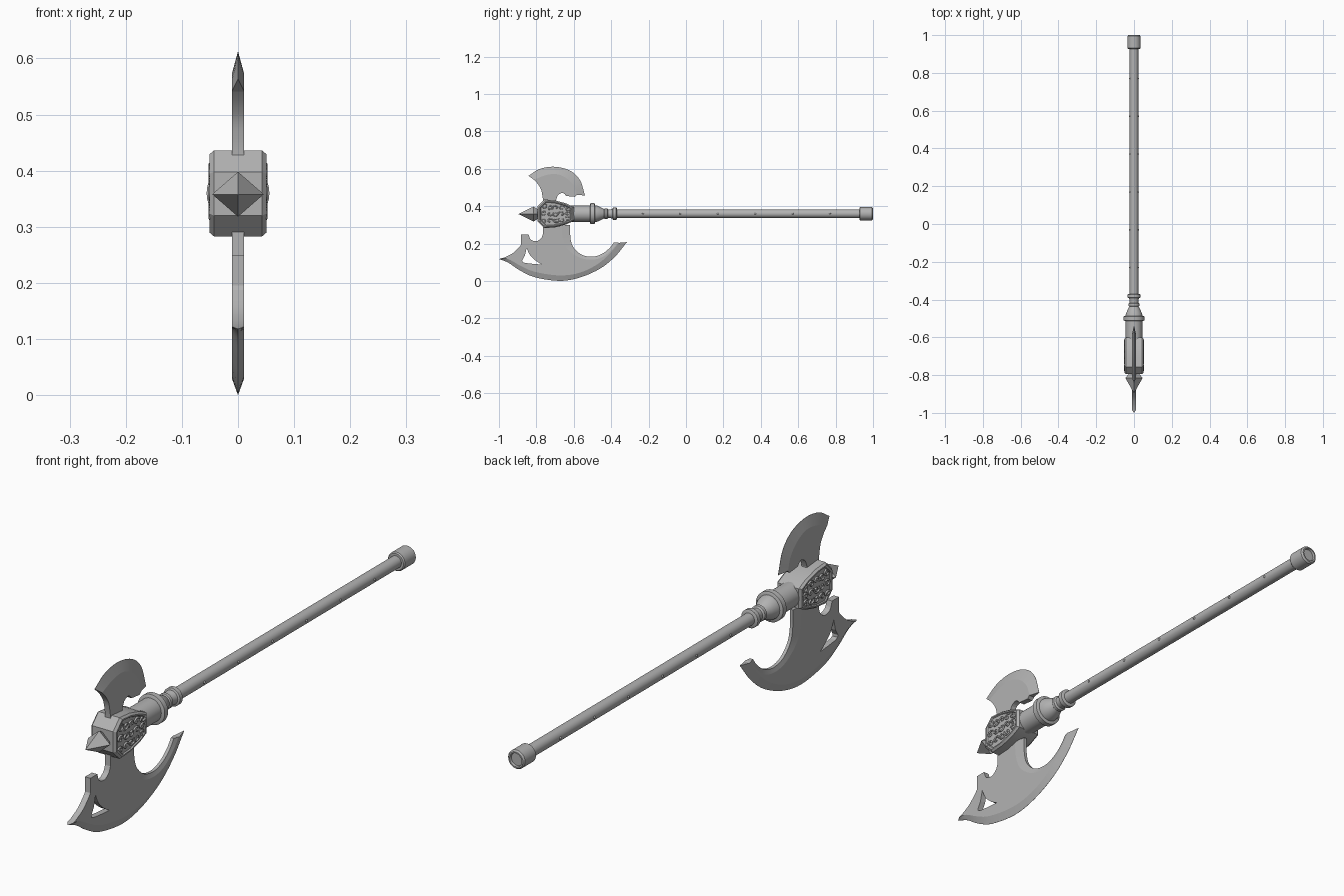
import bpy, bmesh, math
from mathutils import Vector

if "Cube" in bpy.data.objects:
    bpy.data.objects.remove(bpy.data.objects["Cube"])

AXIS_Z = 0.36
steel = bpy.data.materials.new("grey_steel")
steel.diffuse_color = (0.45, 0.45, 0.45, 1)
steel.use_nodes = True
steel.node_tree.nodes["Principled BSDF"].inputs["Base Color"].default_value = steel.diffuse_color


def finish(bm, name, angle=32):
    bmesh.ops.recalc_face_normals(bm, faces=bm.faces)
    me = bpy.data.meshes.new(name)
    bm.to_mesh(me)
    bm.free()
    me.materials.append(steel)
    for p in me.polygons:
        p.use_smooth = True
    me.set_sharp_from_angle(angle=math.radians(angle))
    ob = bpy.data.objects.new(name, me)
    bpy.context.collection.objects.link(ob)
    return ob


def loft(bm, rings):
    """Bridge equal-length closed rings and cap both ends."""
    vs = [[bm.verts.new(p) for p in r] for r in rings]
    n = len(vs[0])
    for a, b in zip(vs, vs[1:]):
        for i in range(n):
            j = (i + 1) % n
            bm.faces.new((a[i], a[j], b[j], b[i]))
    bm.faces.new(vs[0])
    bm.faces.new(vs[-1])


def lathe(name, profile, n=32):
    """Turn (y, radius) points around the handle axis."""
    bm = bmesh.new()
    loft(bm, [[(r * math.cos(2 * math.pi * i / n), y, AXIS_Z + r * math.sin(2 * math.pi * i / n))
               for i in range(n)] for y, r in profile])
    return finish(bm, name)


def smooth(pts, steps=5):
    """Catmull-Rom curve through 2D points."""
    p = [Vector(q) for q in pts]
    p = [2 * p[0] - p[1]] + p + [2 * p[-1] - p[-2]]
    out = []
    for a, b, c, d in zip(p, p[1:], p[2:], p[3:]):
        for k in range(steps):
            t = k / steps
            out.append(0.5 * (2 * b + (c - a) * t + (2 * a - 5 * b + 4 * c - d) * t * t
                              + (3 * b - a - 3 * c + d) * t ** 3))
    return out + [p[-2]]


def plate(bm, loops, t):
    """Flat plate in the YZ plane, extra loops are holes."""
    edges = []
    for lp in loops:
        v = [bm.verts.new((-t, p[0], p[1])) for p in lp]
        edges += [bm.edges.new((v[i], v[(i + 1) % len(v)])) for i in range(len(v))]
    res = bmesh.ops.triangle_fill(bm, use_beauty=True, use_dissolve=False, edges=edges, normal=(1, 0, 0))
    faces = [g for g in res["geom"] if isinstance(g, bmesh.types.BMFace)]
    ext = bmesh.ops.extrude_face_region(bm, geom=faces, use_keep_orig=True)
    bmesh.ops.translate(bm, vec=(2 * t, 0, 0),
                        verts=[g for g in ext["geom"] if isinstance(g, bmesh.types.BMVert)])


def ground_edge(bm, inner, outer, t, t_out):
    """Tapered strip from a full-thickness line to a thinner outer line."""
    loft(bm, [[(-t, a[0], a[1]), (t, a[0], a[1]), (t_out, b[0], b[1]), (-t_out, b[0], b[1])]
              for a, b in zip(inner, outer)])


T = 0.011
# Large lower blade
edge = smooth([(-1, .118), (-.95, .098), (-.89, .058), (-.81, .021), (-.68, .001), (-.57, .018),
               (-.46, .066), (-.38, .13), (-.316, .208)])
edge_line = smooth([(-.985, .122), (-.945, .115), (-.885, .082), (-.81, .05), (-.68, .03), (-.57, .044),
                    (-.475, .089), (-.41, .145), (-.36, .204)])
hook = smooth([(-.385, .207), (-.41, .175), (-.45, .145), (-.50, .13), (-.556, .14), (-.60, .178),
               (-.617, .225), (-.62, .30)])
hook_line = smooth([(-.364, .206), (-.40, .164), (-.45, .127), (-.51, .114), (-.575, .128), (-.635, .175),
                    (-.66, .235), (-.665, .30)])
front_side = [(-.765, .30)] + smooth([(-.765, .25), (-.775, .228), (-.80, .213), (-.83, .222), (-.842, .25)], 3) \
    + [(-.882, .25), (-.882, .195)] + smooth([(-.887, .187), (-.925, .15), (-.967, .127)], 3)
hole = smooth([(-.852, .176), (-.835, .14), (-.805, .11), (-.77, .088)], 3) \
    + smooth([(-.82, .092), (-.875, .102), (-.862, .135)], 3)
bm = bmesh.new()
plate(bm, [edge_line + hook_line + front_side, hole], T)
ground_edge(bm, edge_line, edge, T, 0.0004)
ground_edge(bm, hook_line, hook, T, 0.006)
finish(bm, "lower_blade", 12)

# Small upper blade
edge = smooth([(-.842, .563), (-.78, .60), (-.70, .611), (-.62, .59), (-.567, .54), (-.54, .458)])
edge_line = smooth([(-.813, .541), (-.754, .565), (-.695, .572), (-.642, .552), (-.60, .51), (-.583, .46)])
root = [(-.593, .45), (-.64, .455)] + smooth([(-.65, .466), (-.663, .471), (-.684, .46), (-.695, .433)], 3) \
    + [(-.695, .40), (-.765, .40)] + smooth([(-.765, .44), (-.775, .49), (-.797, .525)], 3)
bm = bmesh.new()
plate(bm, [edge_line + root], T)
ground_edge(bm, edge_line, edge, T, 0.0004)
finish(bm, "upper_blade", 12)

# Head block with chamfered rims and recessed side panels
block = [(-.795, .32), (-.757, .283), (-.70, .287), (-.64, .303), (-.60, .322),
         (-.60, .396), (-.64, .415), (-.70, .431), (-.757, .436), (-.795, .398)]
CY, CZ = -.70, .359
bm = bmesh.new()
half = [(.047, .80), (.051, .84), (.051, .91), (.043, 1)]
loft(bm, [[(x, CY + (y - CY) * s, CZ + (z - CZ) * s) for y, z in block]
          for x, s in [(-a, b) for a, b in half] + half[::-1]])
finish(bm, "head_block", 20)

# Scroll ornament on both side panels
cu = bpy.data.curves.new("panel_scrollwork", "CURVE")
cu.dimensions = "3D"
cu.bevel_depth = 0.0035
cu.bevel_resolution = 1
for side in (-1, 1):
    for row in (-1, 0, 1):
        for col in range(5):
            y0, z0 = -.76 + col * .032, CZ + row * (.040 - .003 * col)
            spin = 1 if (row + col) % 2 else -1
            sp = cu.splines.new("POLY")
            sp.points.add(11)
            for k, p in enumerate(sp.points):
                a = col * 1.3 + row * 2 + spin * k * .5
                r = .004 + .0013 * k
                p.co = (side * .049, y0 + r * math.cos(a), z0 + r * .75 * math.sin(a), 1)
ob = bpy.data.objects.new("panel_scrollwork", cu)
bpy.context.collection.objects.link(ob)
cu.materials.append(steel)
bpy.context.view_layer.objects.active = ob
ob.select_set(True)
bpy.ops.object.convert(target="MESH")
ob.select_set(False)

# Four-sided front spike
bm = bmesh.new()
loft(bm, [[(w * cx, y, .358 + h * cz) for cx, cz in ((1, 0), (0, 1), (-1, 0), (0, -1))]
          for y, w, h in ((-.785, .02, .02), (-.815, .046, .04), (-.895, .0005, .0005))])
finish(bm, "front_spike", 5)

# Turned handle parts
lathe("socket", [(-.63, .044), (-.51, .044)])
lathe("socket_ring", [(-.513, .05), (-.51, .056), (-.49, .056), (-.487, .05)])
lathe("neck", [(-.49, .045), (-.475, .043), (-.455, .034), (-.438, .025), (-.434, .029), (-.422, .029),
               (-.417, .023), (-.405, .023), (-.385, .029)])
lathe("collar", [(-.392, .029), (-.389, .034), (-.373, .034), (-.37, .029)])
lathe("handle", [(-.40, .0225), (.94, .0225)])
lathe("pommel", [(.927, .031), (.931, .035), (.994, .035), (1, .03), (1, .025), (.992, .023)])

# Small studs along the handle
bm = bmesh.new()
for i in range(6):
    for side in (-1, 1):
        v = bmesh.ops.create_uvsphere(bm, u_segments=8, v_segments=6, radius=.005)["verts"]
        bmesh.ops.translate(bm, verts=v, vec=(side * .0215, -.23 + .2 * i, AXIS_Z))
finish(bm, "handle_studs", 60)
